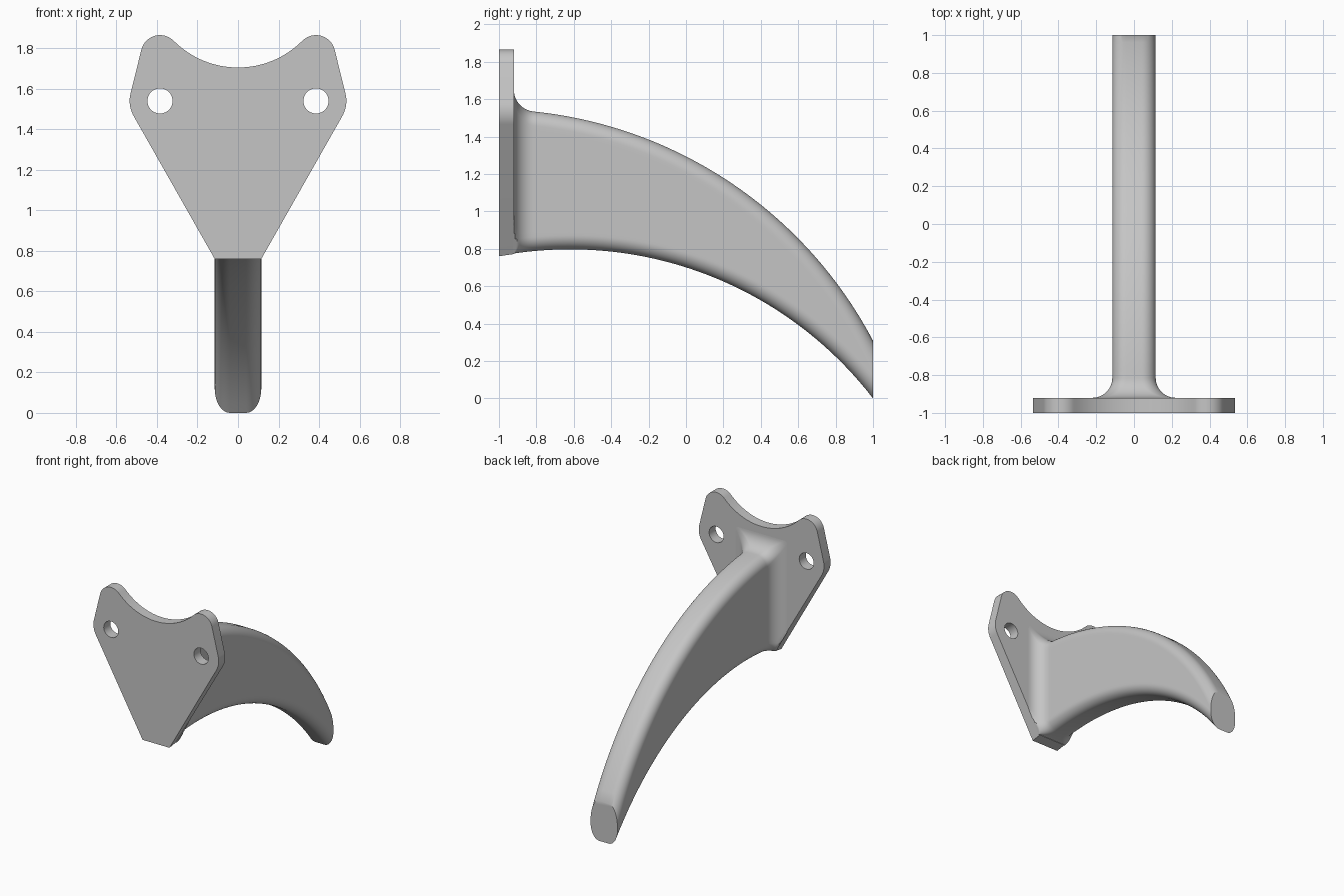
import bpy, bmesh
from math import sin, cos, pi, sqrt, radians

cube = bpy.data.objects.get("Cube")
if cube:
    bpy.data.objects.remove(cube, do_unlink=True)

grey = bpy.data.materials.new("plain_grey")
grey.use_nodes = True
grey.diffuse_color = (0.56, 0.56, 0.56, 1)
grey.node_tree.nodes["Principled BSDF"].inputs["Base Color"].default_value = (0.56, 0.56, 0.56, 1)


def finish(bm, name, angle):
    bmesh.ops.recalc_face_normals(bm, faces=bm.faces)
    mesh = bpy.data.meshes.new(name)
    bm.to_mesh(mesh)
    bm.free()
    mesh.materials.append(grey)
    obj = bpy.data.objects.new(name, mesh)
    bpy.context.collection.objects.link(obj)
    bpy.ops.object.select_all(action="DESELECT")
    obj.select_set(True)
    bpy.context.view_layer.objects.active = obj
    bpy.ops.object.shade_smooth_by_angle(angle=radians(angle))
    return obj


def arc(cx, cz, r, start, end, n):
    angles = [radians(start + (end - start) * i / n) for i in range(n + 1)]
    return [(cx + r * cos(a), cz + r * sin(a)) for a in angles]


HALF, BOTTOM, BACK = 0.115, 0.76, -0.92
EAR_X, HOLE_Z = 0.385, 1.54

# Mounting plate: tangent arcs for shoulder, ear and top saddle, mirrored
half = [(HALF, BOTTOM)]
half += arc(EAR_X, HOLE_Z, 0.15, -29.6, 13.8, 10)
half += arc(EAR_X, 1.77, 0.095, 13.8, 135.2, 20)
half += arc(0, 2.152, 0.447, -44.8, -90, 16)[1:]
outline = half + [(-x, z) for x, z in reversed(half[:-1])]
holes = [arc(s * EAR_X, HOLE_Z, 0.062, 0, 360, 40)[:-1] for s in (-1, 1)]

bm = bmesh.new()
for loop in [outline] + holes:
    vs = [bm.verts.new((x, -1, z)) for x, z in loop]
    for a, b in zip(vs, vs[1:] + vs[:1]):
        bm.edges.new((a, b))
bmesh.ops.triangle_fill(bm, use_beauty=True, use_dissolve=False, edges=bm.edges[:])
out = bmesh.ops.extrude_face_region(bm, geom=bm.faces[:])
for v in out["geom"]:
    if isinstance(v, bmesh.types.BMVert):
        v.co.y = BACK
        if v.co.z < BOTTOM + 0.001:
            v.co.z += 0.012  # underside follows the arm
finish(bm, "mounting_plate", 30)

# Curved arm: two circular edges with rolled corners and a flare at the plate
UPPER = (-1.052, -0.774, 2.32)
LOWER = (-0.62, -1.248, 2.045)
ROUND, FLARE = 0.075, 0.105


def height(circle, y, offset):
    cy, cz, r = circle
    return cz + sqrt((r + offset) ** 2 - (y - cy) ** 2)


def section(y):
    d = max(y - BACK, 0)
    e = FLARE - sqrt(FLARE ** 2 - (FLARE - d) ** 2) if d < FLARE else 0
    top_round = ROUND * (1 - 0.7 * e / FLARE)
    w = HALF + e
    steps = [i / 10 * pi / 2 for i in range(11)]
    low = [(w - ROUND + ROUND * sin(t), height(LOWER, y, ROUND - ROUND * cos(t))) for t in steps]
    top = [(w - top_round + top_round * cos(t),
            height(UPPER, y, top_round * (sin(t) - 1)) + e) for t in steps]
    z0, z1 = low[-1][1], top[0][1]
    side = [(w, z0 + (z1 - z0) * i / 24) for i in range(1, 24)]
    pts = low + side + top
    if e > 0:  # trim the flare to the slanted plate edges
        pts = [(min(x, HALF + max(z - BOTTOM, 0) * 0.567), z) for x, z in pts]
    return pts + [(-x, z) for x, z in reversed(pts)]


flare_ys = [BACK + FLARE * (1 - cos(i / 14 * pi / 2)) for i in range(15)]
start = BACK + FLARE
body_ys = [start + (1 - start) * i / 48 for i in range(1, 49)]

bm = bmesh.new()
rings = [[bm.verts.new((x, y, z)) for x, z in section(y)]
         for y in [BACK - 0.005] + flare_ys + body_ys]
for a, b in zip(rings, rings[1:]):
    for i in range(len(a)):
        j = (i + 1) % len(a)
        bm.faces.new((a[i], a[j], b[j], b[i]))
bm.faces.new(rings[0])
bm.faces.new(rings[-1])
finish(bm, "curved_arm", 35)
